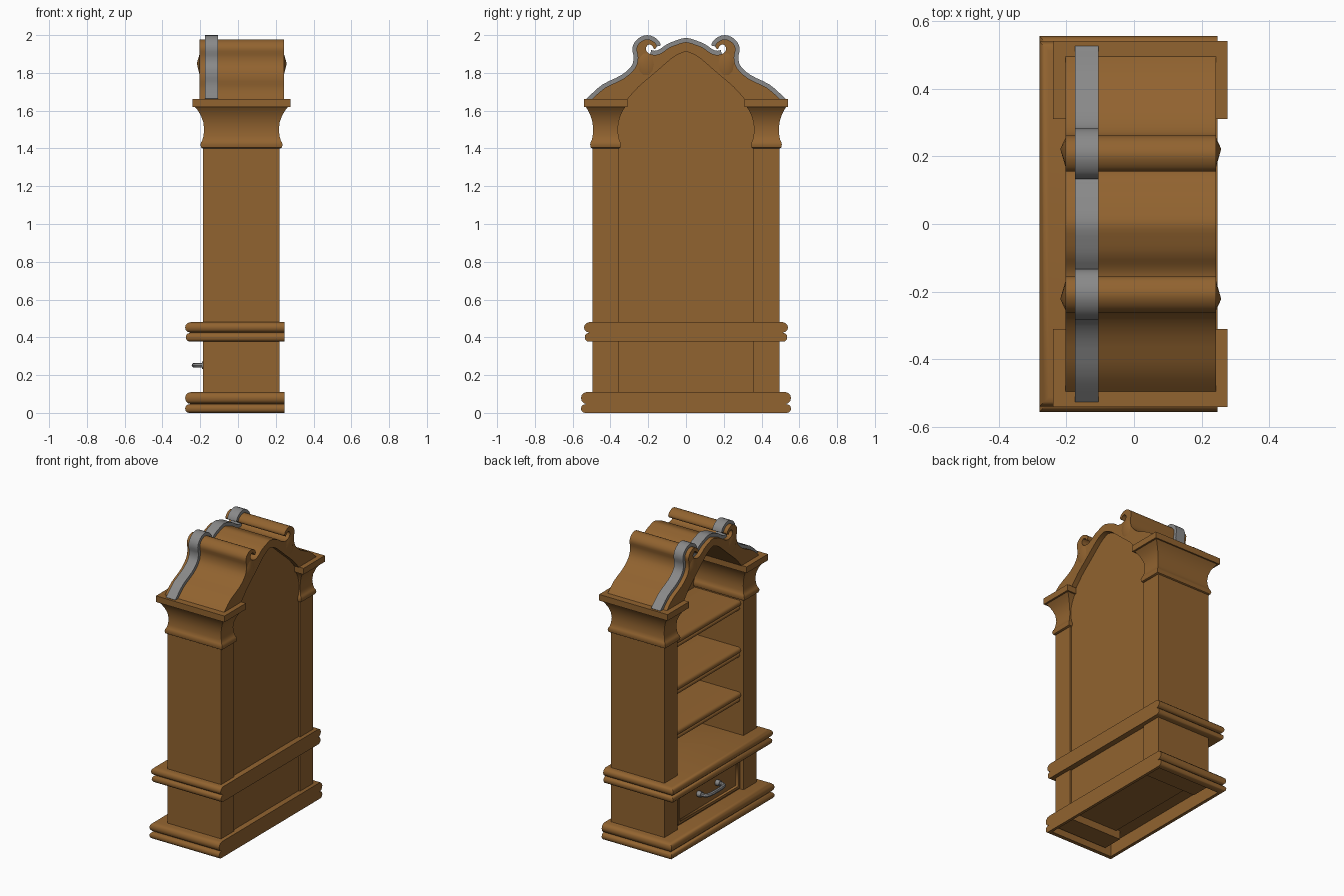
import bpy, bmesh, math
from mathutils import Vector

if "Cube" in bpy.data.objects:
    bpy.data.objects.remove(bpy.data.objects["Cube"])


def material(name, rgb):
    m = bpy.data.materials.new(name)
    m.diffuse_color = (*rgb, 1)
    m.use_nodes = True
    m.node_tree.nodes["Principled BSDF"].inputs["Base Color"].default_value = m.diffuse_color
    return m


WOOD = material("warm wood", (0.285, 0.125, 0.029))
METAL = material("grey metal", (0.25, 0.25, 0.25))


def finish(name, bm, mat, angle=35):
    bmesh.ops.recalc_face_normals(bm, faces=bm.faces[:])
    me = bpy.data.meshes.new(name)
    bm.to_mesh(me)
    bm.free()
    me.materials.append(mat)
    ob = bpy.data.objects.new(name, me)
    bpy.context.collection.objects.link(ob)
    bpy.ops.object.select_all(action='DESELECT')
    ob.select_set(True)
    bpy.context.view_layer.objects.active = ob
    bpy.ops.object.shade_smooth_by_angle(angle=math.radians(angle))
    return ob


def loft(name, rings, mat, angle=35):
    """Join equal closed rings with quads and cap both ends."""
    bm = bmesh.new()
    vs = [[bm.verts.new(p) for p in r] for r in rings]
    n = len(rings[0])
    for a, b in zip(vs, vs[1:]):
        for i in range(n):
            bm.faces.new((a[i], a[(i + 1) % n], b[(i + 1) % n], b[i]))
    bm.faces.new(vs[0])
    bm.faces.new(vs[-1])
    return finish(name, bm, mat, angle)


def rect(x0, x1, y0, y1, z):
    return [(x0, y0, z), (x1, y0, z), (x1, y1, z), (x0, y1, z)]


def box(name, x0, x1, y0, y1, z0, z1, mat=WOOD):
    return loft(name, [rect(x0, x1, y0, y1, z0), rect(x0, x1, y0, y1, z1)], mat)


def slab(name, yz, x0, x1, angle=35):
    """Extrude a y-z outline along x."""
    return loft(name, [[(x, y, z) for y, z in yz] for x in (x0, x1)], WOOD, angle)


def smooth_path(pts, sub=3):
    """Catmull-Rom through the points."""
    out = []
    p = [Vector(q) for q in pts]
    for i in range(len(p) - 1):
        a, b, c, d = p[max(i - 1, 0)], p[i], p[i + 1], p[min(i + 2, len(p) - 1)]
        for k in range(sub):
            t = k / sub
            out.append(0.5 * (2 * b + (c - a) * t + (2 * a - 5 * b + 4 * c - d) * t * t
                              + (3 * b - a - 3 * c + d) * t ** 3))
    return out + [p[-1]]


def mirrored(half):
    return half + [(-y, z) for y, z in reversed(half[:-1])]


def roll(z0, z1, depth, base=0, steps=6):
    """Rounded moulding edge: (z, inset) pairs."""
    h = (z1 - z0) / 2
    return [(z0 + h - h * math.cos(math.pi * k / steps),
             base + depth * (1 - math.sin(math.pi * k / steps))) for k in range(steps + 1)]


# base and waist mouldings, flat at the back
def moulding(name, y, rolls, hollow):
    rings = []
    if hollow:
        rings = [rect(-0.245, 0.228, -y + 0.04, y - 0.04, z) for z in (0.09, 0.0)]
    for z, i in rolls:
        rings.append(rect(-0.28 + i, 0.247, -y + i, y - i, z))
    loft(name, rings, WOOD, 50)


moulding("base_moulding", 0.556, roll(0, 0.045, 0.02) + roll(0.047, 0.11, 0.03), True)
moulding("waist_moulding", 0.54, roll(0.377, 0.423, 0.02, 0.004) + roll(0.425, 0.48, 0.028), False)

# columns with flared capitals
CAP = [(1.40, 0), (1.405, .010), (1.42, .014), (1.435, .010), (1.44, .005), (1.465, -.002),
       (1.50, -.006), (1.54, -.001), (1.575, .012), (1.605, .03), (1.62, .043),
       (1.62, .055), (1.662, .055)]
for s, side in ((-1, "left"), (1, "right")):
    ya, yb = sorted((s * 0.356, s * 0.496))
    box(side + "_column", -0.185, 0.22, ya, yb, 0.03, 1.41)
    loft(side + "_capital", [rect(-0.185 - o, 0.222 + o, ya - o * .82, yb + o * .82, z)
                             for z, o in CAP], WOOD)

# curved roof with two scrolls and an arch beneath
outer = [(.498, 1.66), (.43, 1.72), (.33, 1.77), (.27, 1.825), (.255, 1.88), (.262, 1.93),
         (.242, 1.963), (.205, 1.978), (.168, 1.963), (.155, 1.94), (.167, 1.926),
         (.178, 1.942), (.197, 1.95), (.213, 1.93), (.2, 1.905), (.165, 1.895), (.13, 1.905),
         (.09, 1.933), (.045, 1.951), (0, 1.963)]
arch = [(.31, 1.66), (.25, 1.727), (.17, 1.795), (.08, 1.873), (.04, 1.898), (0, 1.912)]
path = smooth_path(mirrored(outer))
inner = smooth_path(mirrored(arch), 2)
slab("roof", path + inner[::-1], -0.203, 0.243)

# shallow points on the roof ends below the scrolls
for s in (-1, 1):
    for x, d in ((-0.203, -1), (0.243, 1)):
        bm = bmesh.new()
        tip = bm.verts.new((x + d * 0.015, s * 0.222, 1.85))
        ring = [bm.verts.new((x, s * (0.212 + 0.042 * math.cos(a)), 1.845 + 0.06 * math.sin(a)))
                for a in (math.tau * k / 10 for k in range(10))]
        for i in range(10):
            bm.faces.new((tip, ring[i], ring[(i + 1) % 10]))
        bm.faces.new(ring)
        finish("scroll_boss", bm, WOOD, 60)


# metal strap following the roof
def strap(name, pts):
    rings = []
    for i, p in enumerate(pts):
        t = (pts[min(i + 1, len(pts) - 1)] - pts[max(i - 1, 0)]).normalized()
        n = Vector((t.y, -t.x))
        a, b = p + n * 0.022, p - n * 0.004
        rings.append([(-0.175, *a), (-0.105, *a), (-0.105, *b), (-0.175, *b)])
    loft(name, rings, METAL)


strap("strap_right", [Vector((.512, 1.648))] + path[1:28])
strap("strap_centre", path[43:72])
strap("strap_left", path[-28:-1] + [Vector((-.512, 1.648))])

# back panel filling the arch
slab("back_panel", [(-0.36, 0.1), (0.36, 0.1), (0.36, 1.66)] + [(y, z + .008) for y, z in inner]
     + [(-0.36, 1.66)], 0.185, 0.208)

# shelves with a double rounded front edge
for z in (0.735, 1.04, 1.36):
    edge = [(-0.165 + i, z - 0.034 + h) for h, i in roll(0, .028, .012, .008) + roll(.029, .068, .018)]
    prof = [(0.19, z - .034)] + edge + [(0.19, z + .034)]
    loft("shelf", [[(x, y, h) for x, h in prof] for y in (-0.36, 0.36)], WOOD, 50)

# drawer housing and drawer front with sunken panel
box("drawer_housing", -0.155, 0.19, -0.36, 0.36, 0.08, 0.38)
front = box("drawer_front", -0.175, -0.14, -0.33, 0.33, 0.13, 0.36)
bm = bmesh.new()
bm.from_mesh(front.data)
face = min(bm.faces, key=lambda f: f.calc_center_median().x)
bmesh.ops.inset_region(bm, faces=[face], thickness=0.025)
bmesh.ops.inset_region(bm, faces=[face], thickness=0.006, depth=-0.014)
bm.to_mesh(front.data)
bm.free()

# drawer handle: bent bar with round mounts
bar = smooth_path([(-0.155, .10), (-0.20, .10), (-0.222, .09), (-0.231, .05), (-0.232, 0),
                   (-0.231, -.05), (-0.222, -.09), (-0.20, -.10), (-0.155, -.10)])
rings = []
for i, p in enumerate(bar):
    t = (bar[min(i + 1, len(bar) - 1)] - bar[max(i - 1, 0)]).normalized()
    n = Vector((t.y, -t.x)) * 0.013
    rings.append([(p.x + n.x * math.cos(a), p.y + n.y * math.cos(a), 0.252 + .013 * math.sin(a))
                  for a in (math.tau * k / 8 for k in range(8))])
loft("drawer_handle", rings, METAL)
for y in (-0.10, 0.10):
    loft("handle_mount", [[(x, y + .019 * math.cos(a), 0.252 + .019 * math.sin(a))
                           for a in (math.tau * k / 12 for k in range(12))]
                          for x in (-0.155, -0.190)], METAL)
